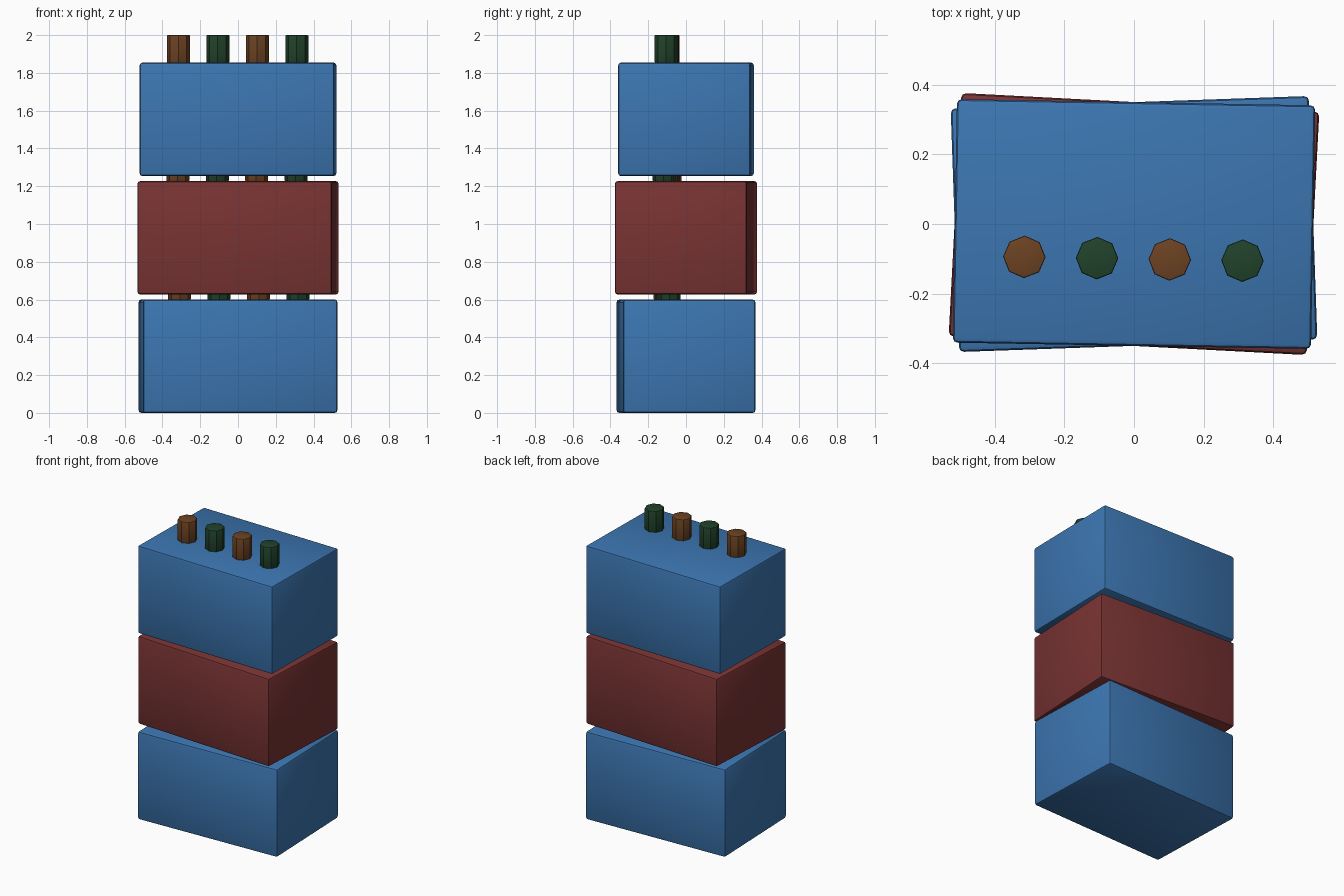
import bpy
import math
from mathutils import Matrix

cube = bpy.data.objects.get("Cube")
if cube:
    bpy.data.objects.remove(cube, do_unlink=True)


def make_material(name, rgb):
    mat = bpy.data.materials.new(name)
    mat.use_nodes = True
    mat.diffuse_color = (*rgb, 1)
    mat.node_tree.nodes["Principled BSDF"].inputs["Base Color"].default_value = (*rgb, 1)
    return mat


blue = make_material("blue casing", (0.045, 0.18, 0.44))
red = make_material("dark red casing", (0.19, 0.033, 0.033))
brown = make_material("copper brown", (0.15, 0.055, 0.016))
green = make_material("dark green", (0.015, 0.055, 0.024))


def finish(name, mat, bevel):
    """Name the active object, round its edges and shade it."""
    obj = bpy.context.object
    obj.name = name
    obj.data.materials.append(mat)
    mod = obj.modifiers.new("rounded edges", "BEVEL")
    mod.width = bevel
    mod.segments = 2
    mod.limit_method = "ANGLE"
    mod.angle_limit = math.radians(60)
    bpy.ops.object.modifier_apply(modifier=mod.name)
    bpy.ops.object.shade_smooth_by_angle(angle=math.radians(30))
    return obj


WIDTH, DEPTH, HEIGHT = 1.03, 0.70, 0.60
STEP = 0.627            # height from one box to the next
POST_RADIUS, POST_HEIGHT = 0.061, 0.146

# Stacked boxes, each twisted a little about the vertical axis
stack = [("bottom", blue, 2), ("middle", red, -3), ("top", blue, -1)]
for level, (label, casing, twist) in enumerate(stack):
    turn = Matrix.Rotation(math.radians(twist), 4, "Z")
    base = level * STEP
    bpy.ops.mesh.primitive_cube_add(size=1)
    bpy.context.object.data.transform(Matrix.Diagonal((WIDTH, DEPTH, HEIGHT, 1)))
    box = finish(label + "_box", casing, 0.014)
    box.matrix_world = Matrix.Translation((0, 0, base + HEIGHT / 2)) @ turn

    # Row of eight-sided terminal posts towards the front of the box
    for i in range(4):
        bpy.ops.mesh.primitive_cylinder_add(vertices=8, radius=POST_RADIUS, depth=POST_HEIGHT)
        post = finish(f"{label}_post_{i + 1}", green if i % 2 else brown, 0.005)
        spot = Matrix.Translation(((i - 1.5) * 0.209, -0.1, base + HEIGHT + POST_HEIGHT / 2))
        post.matrix_world = turn @ spot
